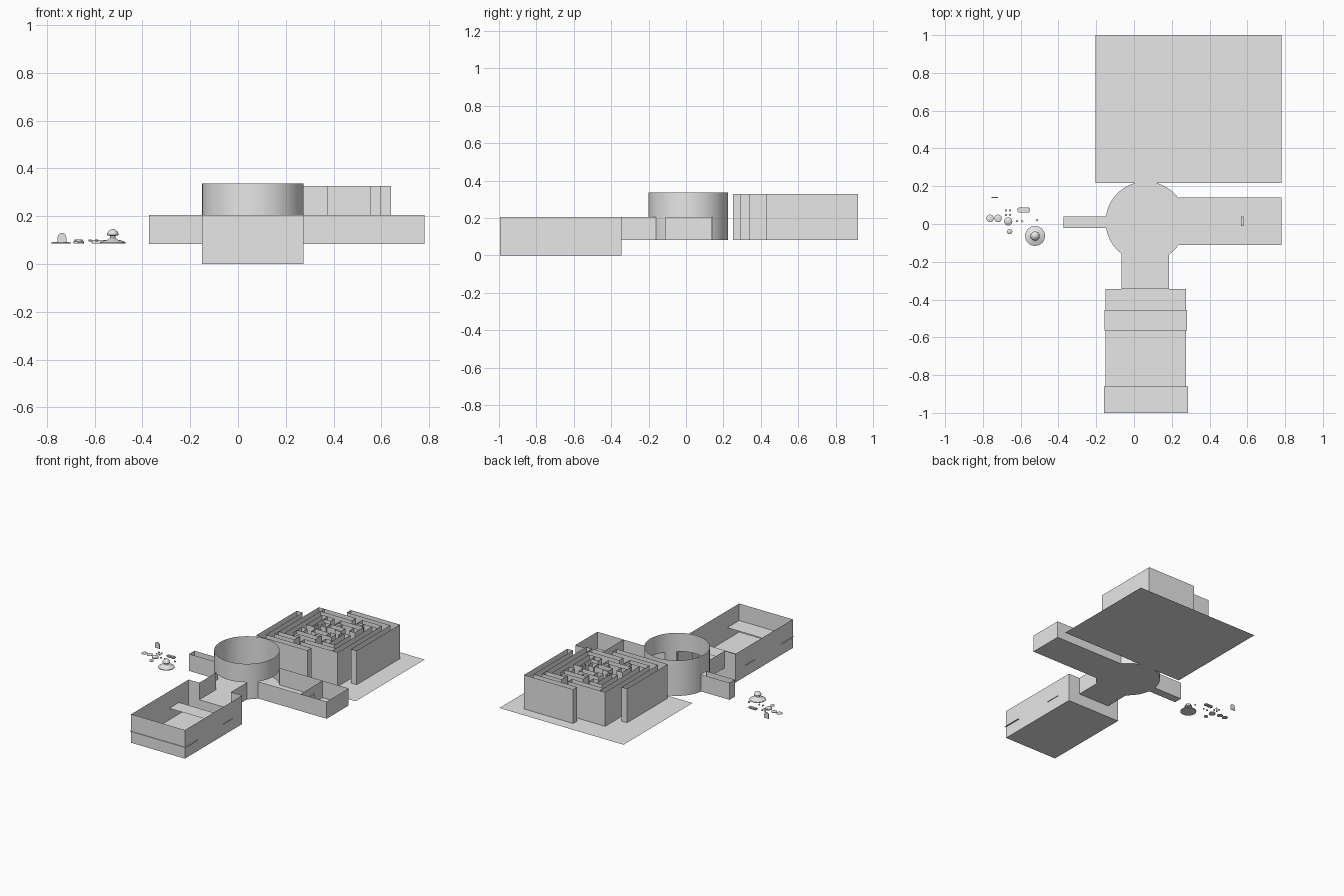
import bpy, bmesh, math
from mathutils import Matrix, Vector

cube = bpy.data.objects.get("Cube")
if cube:
    bpy.data.objects.remove(cube, do_unlink=True)

grey = bpy.data.materials.new("plain_grey")
grey.use_nodes = True
tint = (0.8, 0.8, 0.8, 1)
grey.diffuse_color = tint
grey.node_tree.nodes["Principled BSDF"].inputs["Base Color"].default_value = tint

GROUND, WALL_TOP, TALL = 0.083, 0.205, 0.327


def finish(name, bm, smooth=False):
    mesh = bpy.data.meshes.new(name)
    bm.to_mesh(mesh)
    bm.free()
    mesh.materials.append(grey)
    ob = bpy.data.objects.new(name, mesh)
    bpy.context.collection.objects.link(ob)
    if smooth:
        bpy.ops.object.select_all(action="DESELECT")
        ob.select_set(True)
        bpy.context.view_layer.objects.active = ob
        bpy.ops.object.shade_smooth_by_angle()
    return ob


def strip(bm, path, z0, z1, closed=False):
    """Upright sheet standing along a path."""
    pairs = [(bm.verts.new((x, y, z0)), bm.verts.new((x, y, z1))) for x, y in path]
    following = pairs[1:] + (pairs[:1] if closed else [])
    for (a, b), (c, d) in zip(pairs, following):
        bm.faces.new((a, c, d, b))


def rect(x0, x1, y0, y1):
    return [(x0, y0), (x1, y0), (x1, y1), (x0, y1)]


def plane(bm, x0, x1, y0, y1, z):
    bm.faces.new([bm.verts.new((x, y, z)) for x, y in rect(x0, x1, y0, y1)])


def lathe(name, x, y, profile, sides=24):
    """Turned part from (radius, height) points."""
    bm = bmesh.new()
    rings = []
    for r, z in profile:
        rings.append([bm.verts.new((x + r * math.cos(i * math.tau / sides),
                                    y + r * math.sin(i * math.tau / sides), z))
                      for i in range(sides)])
    for low, high in zip(rings, rings[1:]):
        for i in range(sides):
            j = (i + 1) % sides
            bm.faces.new((low[i], low[j], high[j], high[i]))
    bm.faces.new(rings[0][::-1])
    bm.faces.new(rings[-1])
    finish(name, bm, True)


# Round central hall with three doorways
CX, CY, R, SIDES = 0.0625, 0.012, 0.2125, 96
circle = [(CX + R * math.cos(i * math.tau / SIDES), CY + R * math.sin(i * math.tau / SIDES))
          for i in range(SIDES)]
bm = bmesh.new()
bm.faces.new([bm.verts.new((x, y, GROUND)) for x, y in circle])
finish("round_hall_floor", bm)
bm = bmesh.new()
strip(bm, circle, WALL_TOP, 0.337, True)
for i in range(SIDES):
    a, b = circle[i], circle[(i + 1) % SIDES]
    x, y = (a[0] + b[0]) / 2, (a[1] + b[1]) / 2
    front = y < CY and -0.065 < x < 0.185
    east = x > CX and -0.11 < y < 0.14
    west = x < CX and -0.02 < y < 0.04
    if not (front or east or west):
        strip(bm, [a, b], GROUND, WALL_TOP)
bmesh.ops.remove_doubles(bm, verts=bm.verts, dist=0.0005)
finish("round_hall_wall", bm, True)

# Passage from the hall to the sunken front room
bm = bmesh.new()
plane(bm, -0.065, 0.185, -0.345, -0.16, GROUND)
for x in (-0.065, 0.185):
    strip(bm, [(x, -0.345), (x, -0.158)], GROUND, WALL_TOP)
finish("front_passage", bm)

# Sunken front room, open at the top of its back wall
bm = bmesh.new()
plane(bm, -0.15, 0.275, -0.995, -0.345, 0)
strip(bm, [(0.185, -0.345), (0.275, -0.345), (0.275, -0.995),
           (-0.15, -0.995), (-0.15, -0.345), (-0.065, -0.345)], 0, WALL_TOP)
strip(bm, [(-0.065, -0.345), (0.185, -0.345)], 0, GROUND)
finish("front_room", bm)

# Raised decks that poke through the room walls
for name, x0, x1, y0, y1 in (("middle_deck", -0.155, 0.28, -0.565, -0.455),
                             ("end_deck", -0.16, 0.285, -1.0, -0.86)):
    bm = bmesh.new()
    plane(bm, x0, x1, y0, y1, GROUND)
    finish(name, bm)

# Side room with a partition and door
bm = bmesh.new()
plane(bm, 0.235, 0.78, -0.11, 0.14, GROUND)
strip(bm, [(0.235, -0.11), (0.78, -0.11), (0.78, 0.14), (0.23, 0.14)], GROUND, WALL_TOP)
strip(bm, [(0.573, -0.11), (0.573, 0.14)], GROUND, WALL_TOP)
finish("side_room", bm)
bm = bmesh.new()
strip(bm, rect(0.567, 0.58, -0.01, 0.04), GROUND, 0.15, True)
plane(bm, 0.567, 0.58, -0.01, 0.04, 0.15)
finish("partition_door", bm)

# Narrow side corridor
bm = bmesh.new()
plane(bm, -0.373, -0.148, -0.02, 0.04, GROUND)
strip(bm, [(-0.148, -0.02), (-0.373, -0.02), (-0.373, 0.04), (-0.148, 0.04)], GROUND, WALL_TOP)
finish("narrow_corridor", bm)

# Maze ground
bm = bmesh.new()
plane(bm, -0.205, 0.78, 0.218, 1.0, GROUND)
finish("maze_ground", bm)

# Maze outer walls: two hollow L shapes
T = 0.045
bm = bmesh.new()
x0, x1, y0, y1 = -0.03, 0.64, 0.25, 0.92
strip(bm, [(x0, y0), (0.375, y0), (0.375, y0 + T), (x0 + T, y0 + T),
           (x0 + T, 0.71), (x0, 0.71)], GROUND, TALL, True)
strip(bm, [(x1, y1), (0.25, y1), (0.25, y1 - T), (x1 - T, y1 - T),
           (x1 - T, 0.43), (x1, 0.43)], GROUND, TALL, True)
finish("maze_outer_walls", bm)

# Maze inner rings: four sides each, with a gap in the chosen sides
MX, MY = 0.305, 0.587
for name, half, gaps, gap_at in (("maze_large_ring", 0.25, (0, 2), -0.07),
                                 ("maze_middle_ring", 0.165, (0, 1, 2, 3), 0.04),
                                 ("maze_small_ring", 0.08, (1, 3), 0.0)):
    bm = bmesh.new()
    for side in range(4):
        turn = Matrix.Rotation(side * math.pi / 2, 2)
        spans = [(-half, half - T)]
        if side in gaps:
            spans = [(-half, gap_at - 0.025), (gap_at + 0.025, half - T)]
        blocks = [(a, b, -half, -half + T) for a, b in spans if b - a > 0.005]
        if side in gaps and half > 0.1:
            # short spur reaching into the lane
            blocks.append((gap_at - 0.07, gap_at - 0.025, -half + T, -half + T + 0.022))
        for block in blocks:
            path = [turn @ Vector(p) for p in rect(*block)]
            strip(bm, [(p.x + MX, p.y + MY) for p in path], GROUND, TALL, True)
    finish(name, bm)

# Small props beside the building: a domed turret
B = 0.086
lathe("turret", -0.524, -0.063,
      [(0.053, B), (0.053, B + 0.005), (0.038, B + 0.012), (0.02, B + 0.016), (0.012, B + 0.022),
       (0.012, B + 0.032), (0.024, B + 0.035), (0.024, B + 0.042), (0.018, B + 0.052),
       (0.008, B + 0.058), (0.003, B + 0.06)])

# Discs and knobs
for name, x, y, r, h in (("left_disc", -0.762, 0.03, 0.02, 0.006),
                         ("right_disc", -0.72, 0.03, 0.02, 0.006),
                         ("large_knob", -0.666, 0.014, 0.022, 0.016),
                         ("small_knob", -0.658, -0.04, 0.014, 0.01)):
    lathe(name, x, y, [(r, B), (r, B + h * 0.5), (r * 0.6, B + h * 0.85), (r * 0.3, B + h)], 16)
pegs = [(x, y) for x in (-0.678, -0.656) for y in (0.048, 0.072)]
pegs += [(-0.62, 0.015), (-0.592, 0.015), (-0.514, 0.02)]
for x, y in pegs:
    lathe("peg", x, y, [(0.006, B + 0.008), (0.006, B + 0.016)], 8)

# Rounded bench block
bm = bmesh.new()
bmesh.ops.create_cube(bm, size=1, matrix=Matrix.Translation((-0.583, 0.074, B + 0.007))
                      @ Matrix.Diagonal((0.065, 0.026, 0.014, 1)))
bmesh.ops.bevel(bm, geom=bm.edges[:], offset=0.005, segments=2, affect="EDGES")
finish("bench_block", bm, True)

# Upright arched panel
bm = bmesh.new()
arch = [(-0.755, B + 0.002), (-0.719, B + 0.002)]
arch += [(-0.737 + 0.018 * math.cos(a), B + 0.026 + 0.018 * math.sin(a))
         for a in (i * math.pi / 10 for i in range(11))]
face = bm.faces.new([bm.verts.new((x, 0.138, z)) for x, z in arch])
side = bmesh.ops.extrude_face_region(bm, geom=[face])["geom"]
bmesh.ops.translate(bm, vec=(0, 0.005, 0),
                    verts=[g for g in side if isinstance(g, bmesh.types.BMVert)])
bmesh.ops.recalc_face_normals(bm, faces=bm.faces)
finish("arched_panel", bm)
